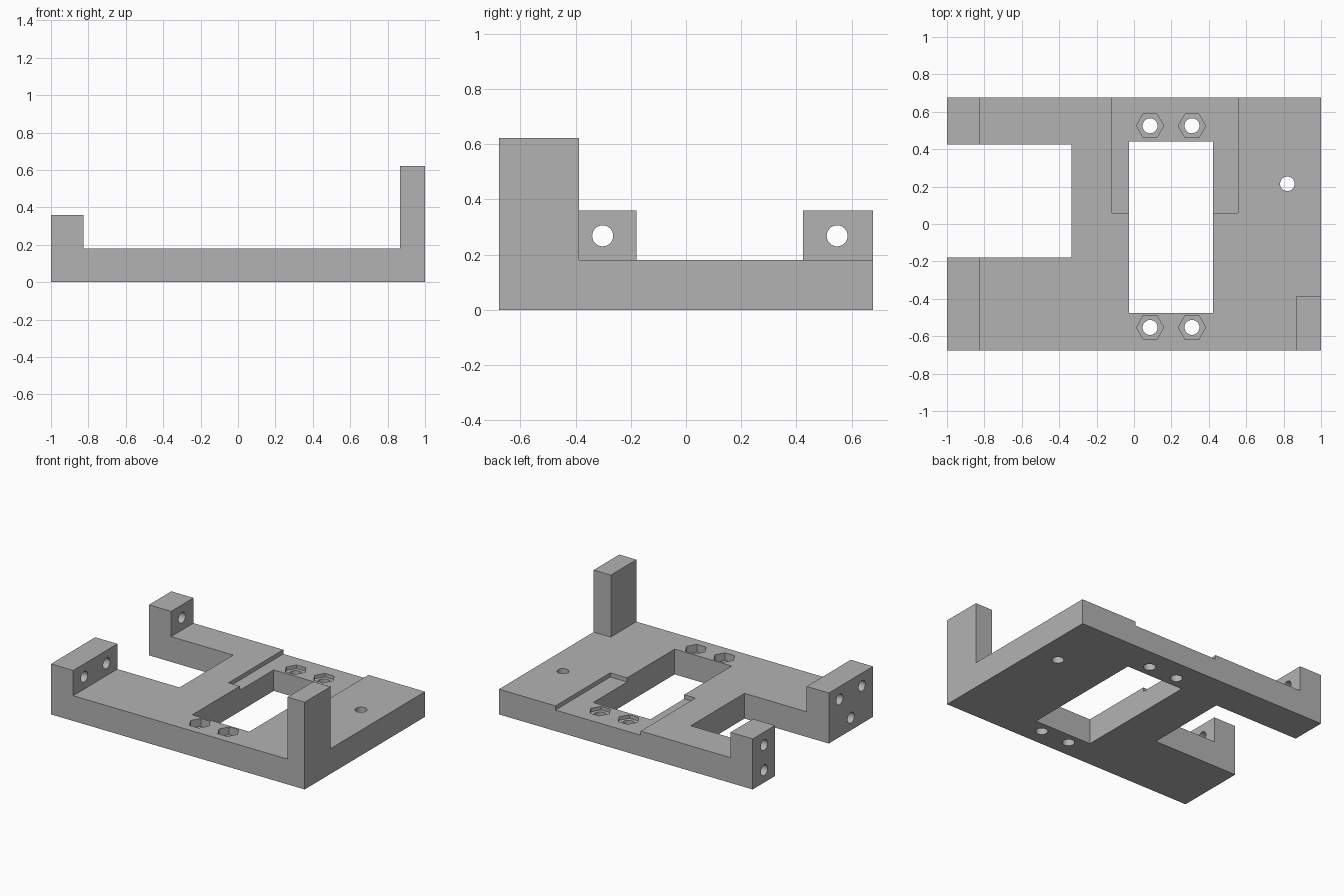
import bpy
import math

cube = bpy.data.objects.get("Cube")
if cube:
    bpy.data.objects.remove(cube, do_unlink=True)

PLATE_TOP = 0.18
RECESS_FLOOR = 0.15
NUT_FLOOR = 0.125
HALF_Y = 0.677

grey = bpy.data.materials.new("plain_grey")
grey.use_nodes = True
colour = (0.45, 0.45, 0.45, 1)
grey.diffuse_color = colour
grey.node_tree.nodes["Principled BSDF"].inputs["Base Color"].default_value = colour


def block(name, x, y, z):
    """Box spanning the given (low, high) ranges."""
    bpy.ops.mesh.primitive_cube_add(size=1, location=[sum(r) / 2 for r in (x, y, z)])
    ob = bpy.context.object
    ob.name = name
    ob.scale = [r[1] - r[0] for r in (x, y, z)]
    bpy.ops.object.transform_apply(location=True, rotation=True, scale=True)
    return ob


def rod(name, radius, start, length, axis="Z", sides=32):
    """Prism running from start along +X or +Z."""
    x, y, z = start
    along_x = axis == "X"
    centre = (x + length / 2, y, z) if along_x else (x, y, z + length / 2)
    turn = (0, math.pi / 2, 0) if along_x else (0, 0, math.pi / 2)
    bpy.ops.mesh.primitive_cylinder_add(vertices=sides, radius=radius, depth=length,
                                        location=centre, rotation=turn)
    ob = bpy.context.object
    ob.name = name
    bpy.ops.object.transform_apply(location=True, rotation=True, scale=True)
    return ob


def combine(target, tool, operation):
    mod = target.modifiers.new(operation.title(), "BOOLEAN")
    mod.operation = operation
    mod.solver = "EXACT"
    mod.object = tool
    bpy.context.view_layer.objects.active = target
    bpy.ops.object.modifier_apply(modifier=mod.name)
    bpy.data.objects.remove(tool, do_unlink=True)


# Base plate with the two mounting lugs and the corner post
bracket = block("mounting_bracket", (-1, 1), (-HALF_Y, HALF_Y), (0, PLATE_TOP))
solids = [
    block("front_lug", (-1, -0.825), (-HALF_Y, -0.18), (0, 0.36)),
    block("rear_lug", (-1, -0.825), (0.425, HALF_Y), (0, 0.36)),
    block("corner_post", (0.865, 1), (-HALF_Y, -0.388), (0, 0.622)),
]
for solid in solids:
    combine(bracket, solid, "UNION")

# Side notch, central opening and shallow rear recess
cutters = [
    block("side_notch", (-1.2, -0.335), (-0.18, 0.425), (-0.2, 0.6)),
    block("central_opening", (-0.028, 0.422), (-0.475, 0.442), (-0.2, 0.6)),
    block("rear_recess", (-0.117, 0.555), (0.06, 0.9), (RECESS_FLOOR, 0.5)),
]

# Vertical screw holes with hexagonal nut pockets
for x in (0.086, 0.31):
    for y in (-0.553, 0.525):
        cutters.append(rod("screw_hole", 0.04, (x, y, -0.1), 0.5))
        pocket = rod("nut_pocket", 0.073, (x, y, NUT_FLOOR), 0.3, sides=6)
        cutters.append(pocket)
cutters.append(rod("plate_hole", 0.039, (0.82, 0.215, -0.1), 0.5))

# Horizontal holes: through the lugs above, blind in the plate below
for y in (-0.553, -0.302, 0.548):
    cutters.append(rod("lug_hole", 0.038, (-1.1, y, 0.268), 0.4, "X"))
for y in (-0.43, 0.548):
    cutters.append(rod("blind_hole", 0.038, (-1.1, y, 0.088), 0.4, "X"))

for cutter in cutters:
    combine(bracket, cutter, "DIFFERENCE")

# Finish: one material, hole walls smooth, edges sharp
bracket.data.materials.clear()
bracket.data.materials.append(grey)
for face in bracket.data.polygons:
    face.material_index = 0
bpy.ops.object.select_all(action="DESELECT")
bracket.select_set(True)
bpy.context.view_layer.objects.active = bracket
bpy.ops.object.shade_smooth_by_angle(angle=math.radians(30))
